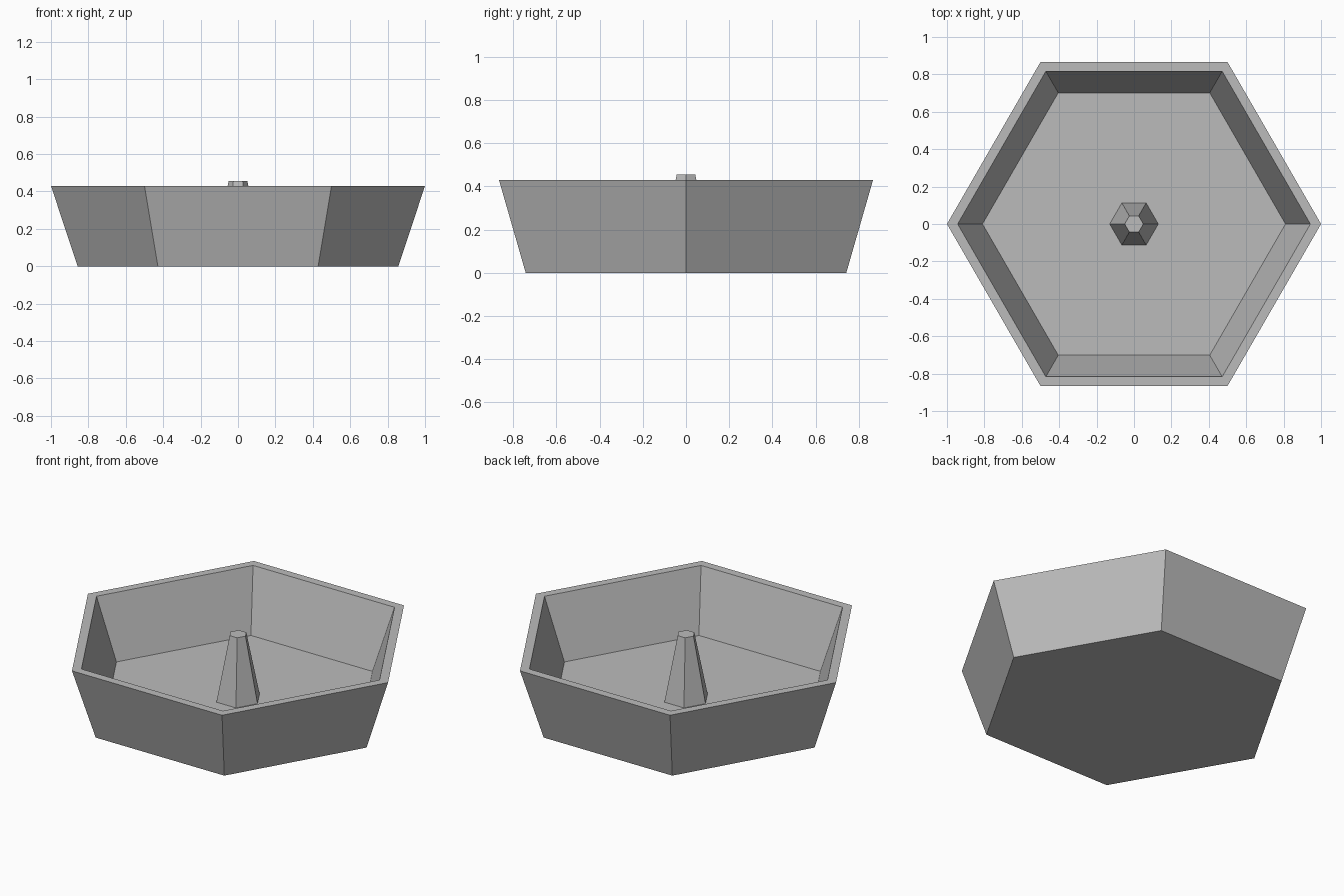
import bpy
import bmesh
from math import cos, sin, pi

if "Cube" in bpy.data.objects:
    bpy.data.objects.remove(bpy.data.objects["Cube"], do_unlink=True)

SIDES = 6

grey = bpy.data.materials.new("plain grey")
grey.use_nodes = True
colour = (0.5, 0.5, 0.5, 1)
grey.diffuse_color = colour
grey.node_tree.nodes["Principled BSDF"].inputs["Base Color"].default_value = colour


def lathe(name, profile, cap_start=True):
    """Sweep (radius, height) points round z with flat sides, capping the ends."""
    bm = bmesh.new()
    rings = [[bm.verts.new((r * cos(2 * pi * i / SIDES), r * sin(2 * pi * i / SIDES), z))
              for i in range(SIDES)] for r, z in profile]
    for low, high in zip(rings, rings[1:]):
        for i in range(SIDES):
            j = (i + 1) % SIDES
            bm.faces.new((low[i], low[j], high[j], high[i]))
    if cap_start:
        bm.faces.new(rings[0][::-1])
    bm.faces.new(rings[-1])
    mesh = bpy.data.meshes.new(name)
    bm.to_mesh(mesh)
    bm.free()
    mesh.materials.append(grey)
    obj = bpy.data.objects.new(name, mesh)
    bpy.context.collection.objects.link(obj)
    return obj


# Basin: outer wall, rim, inner wall and floor
lathe("basin", [(0.857, 0), (1, 0.43), (0.943, 0.43), (0.81, 0.07)])

# Tapered post standing on the floor
lathe("centre_post", [(0.13, 0.07), (0.05, 0.455)], cap_start=False)
